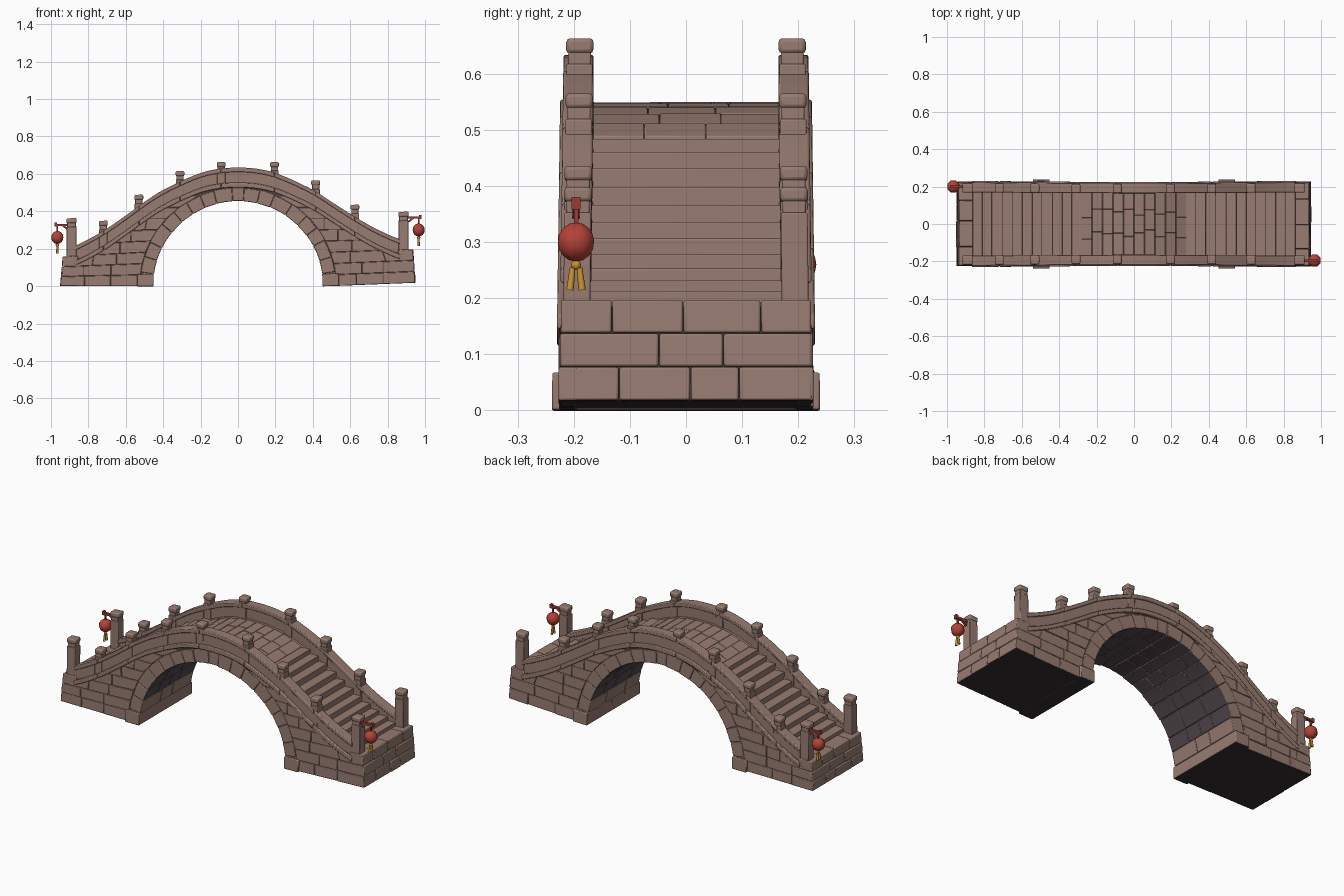
import bpy, bmesh, math, random
from mathutils import Matrix, Vector

random.seed(4)
if "Cube" in bpy.data.objects:
    bpy.data.objects.remove(bpy.data.objects["Cube"])


def material(name, rgb):
    m = bpy.data.materials.new(name)
    m.use_nodes = True
    m.diffuse_color = (*rgb, 1)
    bsdf = m.node_tree.nodes["Principled BSDF"]
    bsdf.inputs["Base Color"].default_value = (*rgb, 1)
    bsdf.inputs["Roughness"].default_value = 0.9
    return m


STONE = material("warm stone", (0.31, 0.20, 0.165))
JOINT = material("brown joint", (0.09, 0.06, 0.052))
VAULT = material("dark vault stone", (0.085, 0.064, 0.074))
BASE = material("black underside", (0.036, 0.027, 0.031))
RED = material("lantern red", (0.46, 0.055, 0.037))
WOOD = material("dark red wood", (0.33, 0.045, 0.033))
GOLD = material("tassel gold", (0.62, 0.31, 0.03))

R_IN, R_OUT, END, LAND = 0.455, 0.525, 0.947, 0.18
HALF, WALK, COURSE = 0.218, 0.166, 0.06
# Height of the coping over half the bridge
CREST = [(0, .635), (.1, .63), (.2, .607), (.31, .56), (.42, .505), (.53, .43),
         (.625, .365), (.72, .305), (.85, .24), (1, .19)]


def crest_raw(x):
    x = abs(x)
    for (a, za), (b, zb) in zip(CREST, CREST[1:]):
        if x <= b:
            return za + (zb - za) * (x - a) / (b - a)
    return CREST[-1][1]


def crest(x):
    return (crest_raw(x - .04) + 2 * crest_raw(x) + crest_raw(x + .04)) / 4


def wall_top_x(z):
    # Half-width of the wall where it meets the moulding at height z
    lo, hi = 0, END
    for _ in range(24):
        mid = (lo + hi) / 2
        lo, hi = (mid, hi) if crest(mid) - .1 > z else (lo, mid)
    return lo


def deck(x):
    return crest(x) - .085 + .03 * max(0, (abs(x) - .5) / .36)


def settle(co):
    # Slight settling of the ends and batter of the sides
    k = max(0, (abs(co.x) - .5) / .45)
    dz = .018 * k if co.x > 0 else -.022 * k * min(1, max(0, co.z) / .15)
    return Vector((co.x, co.y * (1.035 - .06 * co.z), co.z + dz))


def prism(bm, pts, y0, y1):
    clean = [p for i, p in enumerate(pts) if math.dist(p, pts[i - 1]) > .004]
    if len(clean) < 3:
        return
    a = [bm.verts.new((x, y0, z)) for x, z in clean]
    b = [bm.verts.new((x, y1, z)) for x, z in clean]
    bm.faces.new(a)
    bm.faces.new(b[::-1])
    for i in range(len(a)):
        bm.faces.new((a[i - 1], b[i - 1], b[i], a[i]))


def box(bm, x0, x1, y0, y1, z0, z1):
    prism(bm, [(x0, z0), (x1, z0), (x1, z1), (x0, z1)], y0, y1)


def underside(face):
    return face.normal.z < -.9 and face.calc_center_median().z < .05


def vault_side(face):
    c = face.calc_center_median()
    inward = face.normal.dot(Vector((c.x, 0, c.z)).normalized()) < -.8
    return inward and c.z > .14


def finish(name, bm, mat, bevel=0.0, warp=True, segments=2, dark=None, rule=None, smooth=40):
    if warp:
        for v in bm.verts:
            v.co = settle(v.co)
    bmesh.ops.recalc_face_normals(bm, faces=bm.faces)
    bm.normal_update()
    me = bpy.data.meshes.new(name)
    me.materials.append(mat)
    if dark:
        me.materials.append(dark)
        for f in bm.faces:
            f.material_index = int(rule(f))
    bm.to_mesh(me)
    bm.free()
    ob = bpy.data.objects.new(name, me)
    bpy.context.collection.objects.link(ob)
    if bevel:
        mod = ob.modifiers.new("Worn edges", "BEVEL")
        mod.width, mod.segments, mod.limit_method = bevel, segments, "ANGLE"
    bpy.ops.object.select_all(action="DESELECT")
    bpy.context.view_layer.objects.active = ob
    ob.select_set(True)
    bpy.ops.object.shade_smooth_by_angle(angle=math.radians(smooth))


def cuts(a, b, step):
    # Uneven joints between a and b
    n = max(1, round((b - a) / step))
    inner = [a + (b - a) * (i + random.uniform(-.22, .22)) / n for i in range(1, n)]
    return [a, *inner, b]


def jit():
    return random.uniform(-.0025, .0025)


GAP = .0007

# Dark core showing in the joints and at the bottom
bm = bmesh.new()
xs = [-.85 + 1.7 * i / 60 for i in range(61)]
top = [(-END + .02, LAND - .012), (-.86, LAND - .012)] + [(x, deck(x) - .02) for x in xs]
top += [(.86, LAND - .012), (END - .02, LAND - .012)]
arch = [((R_IN + .008) * math.cos(t), (R_IN + .008) * math.sin(t))
        for t in (math.pi * i / 40 for i in range(41))]
prism(bm, [(-END + .01, 0)] + top + [(END - .01, 0)] + arch, -HALF + .005, HALF - .005)
finish("joint_core", bm, JOINT, dark=BASE, rule=underside)

# Arch ring of wedge stones, also forming the vault
bm = bmesh.new()
angles = cuts(0, math.pi, math.pi / 19)
for i, (a, b) in enumerate(zip(angles, angles[1:])):
    a, b = a + .0013, b - .0013
    ro, ri = R_OUT + jit(), R_IN + jit() * .7
    mid = (a + b) / 2
    pts = [(r * math.cos(t), r * math.sin(t))
           for r, t in ((ri, a), (ro, a), (ro, mid), (ro, b), (ri, b), (ri, mid))]
    ys = cuts(-HALF - .002 + jit(), HALF + .002 + jit(), .11 + .035 * (i % 2))
    for y0, y1 in zip(ys, ys[1:]):
        prism(bm, pts, y0 + GAP, y1 - GAP)
finish("arch_ring", bm, STONE, .003, dark=VAULT, rule=vault_side)

# Coursed masonry of the side walls
bm = bmesh.new()
for sx in (-1, 1):
    for sy in (-1, 1):
        for row in range(8):
            z0, z1 = row * COURSE + GAP * (row > 0), (row + 1) * COURSE - GAP
            lim = [(math.sqrt(max(0, R_OUT ** 2 - z * z)) + GAP,
                    wall_top_x(z) if row > 1 else END - .07 * z) for z in (z0, z1)]
            joints = cuts(min(l[0] for l in lim), max(l[1] for l in lim), .125)
            for a, b in zip(joints, joints[1:]):
                clamp = lambda x, l: min(max(x, l[0]), max(l))
                a, b = a + GAP, b - GAP
                pts = [(clamp(a, lim[0]), z0), (clamp(b, lim[0]), z0),
                       (clamp(b, lim[1]), z1), (clamp(a, lim[1]), z1)]
                prism(bm, [(sx * x, z) for x, z in pts], sy * (HALF - .03), sy * (HALF + jit()))
finish("side_wall_stones", bm, STONE, .003, dark=BASE, rule=underside)

# End walls, landings and arch footings
bm = bmesh.new()
for sx in (-1, 1):
    for row in range(3):
        z0, z1 = row * COURSE + GAP * (row > 0), (row + 1) * COURSE - GAP
        ys = cuts(-HALF, HALF, .16 if row % 2 else .12)
        for y0, y1 in zip(ys, ys[1:]):
            e = END + .002 + jit()
            pts = [(.855, z0), (e - .07 * z0, z0), (e - .07 * z1, z1), (.855, z1)]
            prism(bm, [(sx * x, z) for x, z in pts], y0 + GAP, y1 - GAP)
    box(bm, sx * .452, sx * .54, -.231, .231, -.001, .066)
finish("end_wall_stones", bm, STONE, .004, dark=BASE, rule=underside)

# Paving over the crown and steps down both ends
bm = bmesh.new()
N_SLAB, N_STEP, FLAT = 10, 11, .28
for i in range(N_SLAB):
    x0, x1 = (-FLAT + 2 * FLAT * (i + k) / N_SLAB for k in (0, 1))
    ys = cuts(-WALK - .004, WALK + .004, .11)
    for y0, y1 in zip(ys, ys[1:]):
        d = jit() * .4
        prism(bm, [(x0 + GAP, deck(x0) - .05), (x1 - GAP, deck(x1) - .05),
                   (x1 - GAP, deck(x1) + d), (x0 + GAP, deck(x0) + d)], y0 + GAP / 3, y1 - GAP / 3)
for sx in (-1, 1):
    for i in range(N_STEP):
        x0, x1 = (FLAT + (.865 - FLAT) * (i + k) / N_STEP for k in (0, 1))
        z = deck((x0 + x1) / 2) + .009
        box(bm, sx * (x0 - .006), sx * (x1 + jit()), -WALK - .004, WALK + .004, z - .075, z + jit() * .5)
finish("paving_and_steps", bm, STONE, .0025)


# Parapet bands following the crest
def band(bm, x0, x1, lo, hi, y0, y1):
    n = max(2, round((x1 - x0) / .035))
    xs = [x0 + (x1 - x0) * i / n for i in range(n + 1)]
    prism(bm, [(x, crest(x) + lo) for x in xs] + [(x, crest(x) + hi) for x in reversed(xs)], y0, y1)


POSTS = [(-.89, .382), (-.72, .36), (-.53, .49), (-.31, .615), (-.09, .663),
         (.195, .663), (.415, .565), (.625, .43), (.885, .382)]
rail, panel = bmesh.new(), bmesh.new()
for s in (-1, 1):
    for (a, _), (b, _) in zip(POSTS, POSTS[1:]):
        a, b = max(a, -.868) + GAP, min(b, .868) - GAP
        band(rail, a, b, -.024, 0, s * .165, s * .219)
        band(rail, a, b, -.106, -.08, s * .164, s * .224)
        band(panel, a, b, -.1, -.01, s * .171, s * .212)
finish("parapet_rails", rail, STONE, .004)
finish("parapet_panels", panel, STONE)

# Square posts with a shallow neck and a rounded cap of the same width
body, cap = bmesh.new(), bmesh.new()
for x, z in POSTS:
    for y in (-.19, .19):
        end = abs(x) > .8
        w = .0265 if end else .0225
        foot = LAND - .005 if end else crest(x) - .095
        box(body, x - w, x + w, y - .0235, y + .0235, foot, z - .046)
        box(body, x - w + .003, x + w - .003, y - .0205, y + .0205, z - .048, z - .02)
        box(cap, x - w - .001, x + w + .001, y - .0245, y + .0245, z - .027, z)
finish("parapet_posts", body, STONE, .003)
finish("post_caps", cap, STONE, .007)


# Hanging lanterns on brackets at opposite corners
def lantern(side, s, y, z):
    x = s * .966
    bm = bmesh.new()
    box(bm, s * .88, s * .978, y - .007, y + .007, z + .061, z + .073)
    box(bm, s * .968, s * .982, y - .008, y + .008, z + .058, z + .08)
    prism(bm, [(s * .905, z + .042), (s * .916, z + .042), (s * .945, z + .064), (s * .925, z + .064)],
          y - .006, y + .006)
    box(bm, x - .004, x + .004, y - .004, y + .004, z + .025, z + .065)
    finish(side + "_lantern_bracket", bm, WOOD, warp=False)
    bm = bmesh.new()
    bmesh.ops.create_uvsphere(bm, u_segments=8, v_segments=8, radius=.035,
                              matrix=Matrix.Translation((x, y, z)) @ Matrix.Rotation(math.pi / 8, 4, "Z"))
    finish(side + "_lantern", bm, RED, warp=False, smooth=80)
    # Knob with two splayed strands
    bm = bmesh.new()
    bmesh.ops.create_uvsphere(bm, u_segments=8, v_segments=6, radius=.009,
                              matrix=Matrix.Translation((x, y, z - .041)))
    for d in (-1, 1):
        bmesh.ops.create_cone(bm, cap_ends=True, segments=8, radius1=.0065, radius2=.005, depth=.04,
                              matrix=Matrix.Translation((x, y + d * .0085, z - .066))
                              @ Matrix.Rotation(d * .12, 4, "X"))
    finish(side + "_lantern_tassel", bm, GOLD, warp=False, smooth=70)


lantern("left", 1, -.196, .30)
lantern("right", -1, .2, .26)
